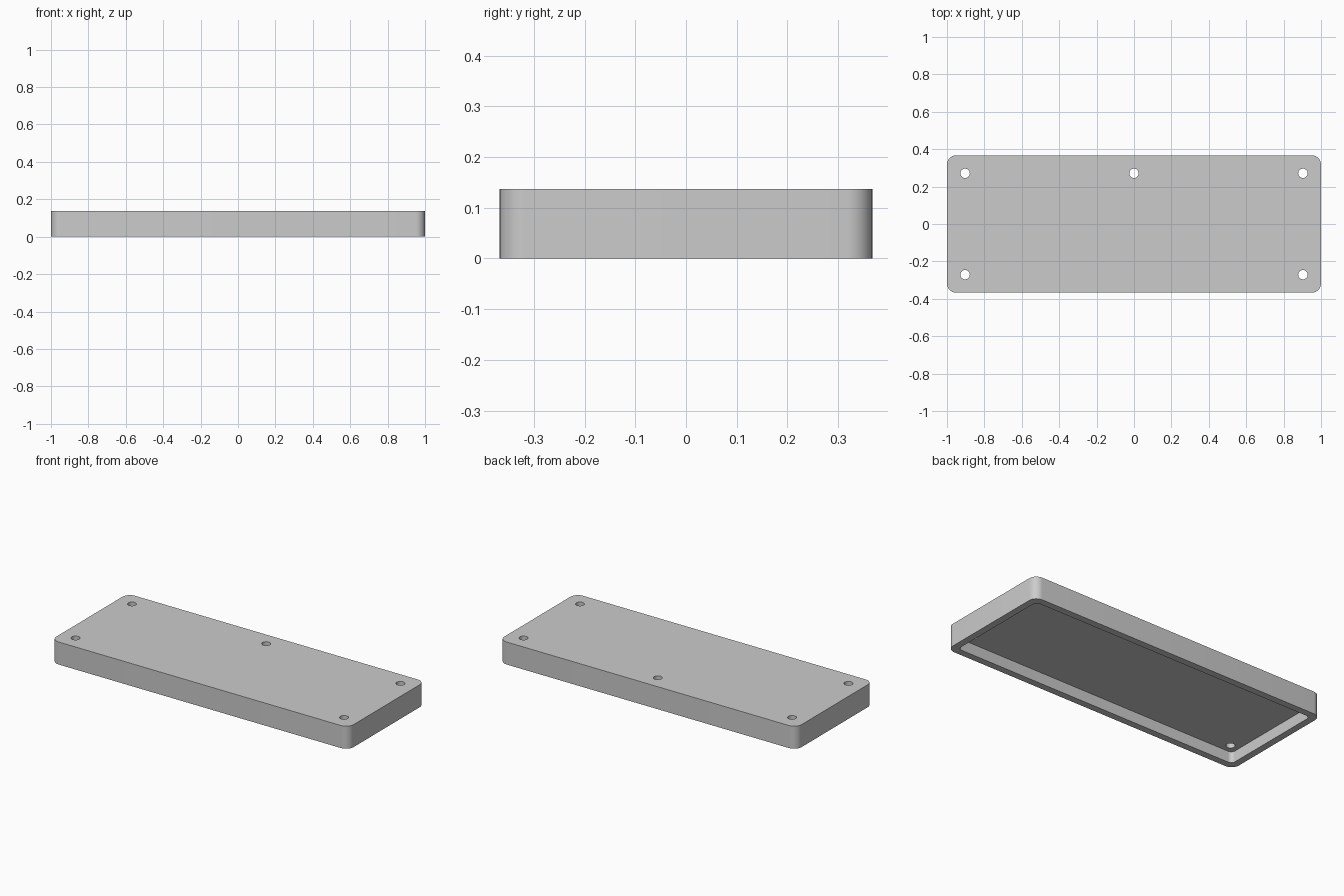
import bpy
import bmesh
from mathutils import Matrix

# Main dimensions
LENGTH, WIDTH, HEIGHT = 2.0, 0.735, 0.137
RADIUS, WALL, RECESS = 0.05, 0.042, 0.067
HOLE_X, HOLE_Y, HOLE_R = 0.903, 0.271, 0.025

default = bpy.data.objects.get("Cube")
if default:
    bpy.data.objects.remove(default, do_unlink=True)

grey = bpy.data.materials.new("plain_grey")
grey.use_nodes = True
colour = (0.6, 0.6, 0.6, 1.0)
grey.diffuse_color = colour
grey.node_tree.nodes["Principled BSDF"].inputs["Base Color"].default_value = colour


def make_object(name, bm):
    mesh = bpy.data.meshes.new(name)
    bm.to_mesh(mesh)
    bm.free()
    mesh.materials.append(grey)
    obj = bpy.data.objects.new(name, mesh)
    bpy.context.collection.objects.link(obj)
    return obj


def rounded_slab(name, length, width, bottom, top, radius):
    """Box with rounded upright edges."""
    bm = bmesh.new()
    place = Matrix.Translation((0, 0, (bottom + top) / 2))
    size = Matrix.Diagonal((length, width, top - bottom, 1))
    bmesh.ops.create_cube(bm, size=1, matrix=place @ size)
    upright = [e for e in bm.edges
               if abs(e.verts[0].co.z - e.verts[1].co.z) > 0.01]
    bmesh.ops.bevel(bm, geom=upright, offset=radius, segments=10,
                    profile=0.5, affect='EDGES')
    return make_object(name, bm)


def cut(target, cutter):
    """Subtract the cutter, apply the result and discard the cutter."""
    cutter.hide_render = True
    bpy.context.view_layer.objects.active = target
    mod = target.modifiers.new("cut", 'BOOLEAN')
    mod.operation = 'DIFFERENCE'
    mod.solver = 'EXACT'
    mod.object = cutter
    bpy.ops.object.modifier_apply(modifier=mod.name)
    bpy.data.objects.remove(cutter, do_unlink=True)


# Cover with rounded corners
cover = rounded_slab("cover", LENGTH, WIDTH, 0, HEIGHT, RADIUS)

# Recess in the underside, leaving a thin rim
cut(cover, rounded_slab("recess_cutter", LENGTH - 2 * WALL, WIDTH - 2 * WALL,
                        -0.1, RECESS, 0.025))

# Screw holes: four corners and the middle of the back edge
bm = bmesh.new()
spots = [(sx * HOLE_X, sy * HOLE_Y) for sx in (-1, 1) for sy in (-1, 1)]
for x, y in spots + [(0, HOLE_Y)]:
    bmesh.ops.create_cone(bm, cap_ends=True, segments=32, radius1=HOLE_R,
                          radius2=HOLE_R, depth=1,
                          matrix=Matrix.Translation((x, y, 0)))
cut(cover, make_object("hole_cutter", bm))

# Smooth corners and holes, crisp rims
bpy.ops.object.select_all(action='DESELECT')
cover.select_set(True)
bpy.context.view_layer.objects.active = cover
bpy.ops.object.shade_smooth_by_angle(angle=0.6)
